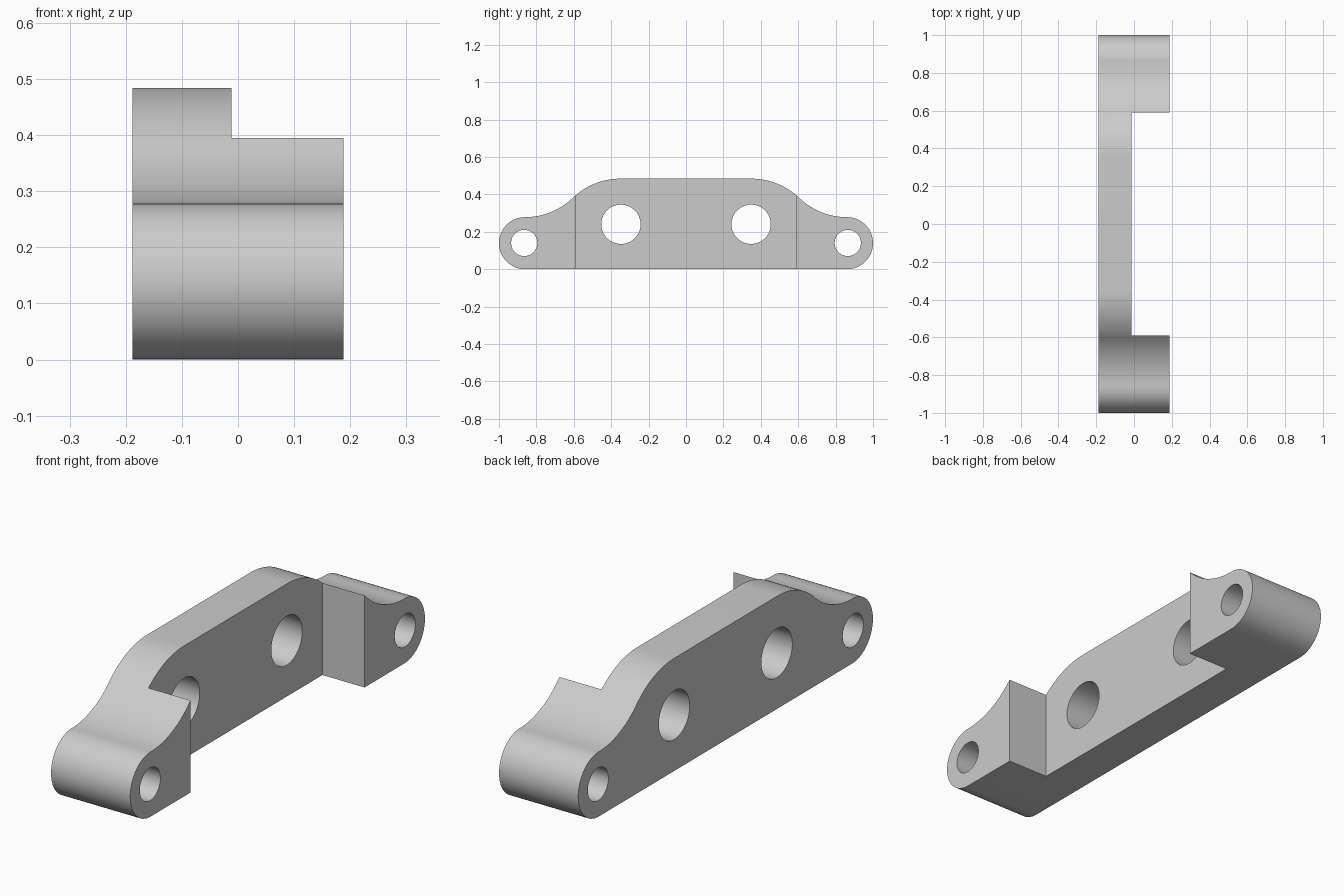
import bpy, bmesh
from math import pi, sin, cos, acos
from mathutils import Matrix

cube = bpy.data.objects.get("Cube")
if cube:
    bpy.data.objects.remove(cube, do_unlink=True)

HALF_WIDTH = 0.188
TOP, LUG_R = 0.484, 0.139
SHOULDER_Y, LUG_Y = 0.35, 1 - LUG_R
RECESS_X, RECESS_Y = -0.012, 0.59

grey = bpy.data.materials.new("plain grey")
grey.use_nodes = True
grey.diffuse_color = (0.6, 0.6, 0.6, 1)
grey.node_tree.nodes["Principled BSDF"].inputs["Base Color"].default_value = grey.diffuse_color


def make_object(name, bm):
    bmesh.ops.recalc_face_normals(bm, faces=bm.faces)
    mesh = bpy.data.meshes.new(name)
    bm.to_mesh(mesh)
    bm.free()
    mesh.materials.append(grey)
    obj = bpy.data.objects.new(name, mesh)
    bpy.context.collection.objects.link(obj)
    return obj


def arc(y, z, r, start, end, steps):
    angles = [start + (end - start) * i / steps for i in range(steps + 1)]
    return [(y + r * cos(a), z + r * sin(a)) for a in angles]


# Half outline: round lug, then an S-shaped shoulder of two equal tangent arcs
run, drop = LUG_Y - SHOULDER_Y, TOP - 2 * LUG_R
blend_r = (run ** 2 + drop ** 2) / (4 * drop)
sweep = acos(1 - drop / (2 * blend_r))
half = arc(LUG_Y, LUG_R, LUG_R, -pi / 2, pi / 2, 32)
half += arc(LUG_Y, 2 * LUG_R + blend_r, blend_r, -pi / 2, -pi / 2 - sweep, 16)[1:]
half += arc(SHOULDER_Y, TOP - blend_r, blend_r, pi / 2 - sweep, pi / 2, 16)[1:]
outline = half + [(-y, z) for y, z in reversed(half)]

# Bracket body: outline extruded across the width
bm = bmesh.new()
face = bm.faces.new([bm.verts.new((-HALF_WIDTH, y, z)) for y, z in outline])
extruded = bmesh.ops.extrude_face_region(bm, geom=[face])
bmesh.ops.translate(bm, vec=(2 * HALF_WIDTH, 0, 0),
                    verts=[v for v in extruded["geom"] if isinstance(v, bmesh.types.BMVert)])
bracket = make_object("bracket", bm)

# Recess cutter: leaves a thin web between the two thick lugs
cutters = []
bm = bmesh.new()
bmesh.ops.create_cube(bm, size=1, matrix=Matrix.Translation((RECESS_X + 0.5, 0, 0.25))
                      @ Matrix.Diagonal((1, 2 * RECESS_Y, 2, 1)))
cutters.append(make_object("recess_cutter", bm))

# Hole cutters: small lug holes and large web holes on both sides
for y, z, radius in ((0.865, 0.14, 0.07), (0.348, 0.24, 0.105)):
    for side in (-1, 1):
        bm = bmesh.new()
        bmesh.ops.create_cone(bm, cap_ends=True, segments=64, radius1=radius, radius2=radius,
                              depth=1, matrix=Matrix.Translation((0, side * y, z))
                              @ Matrix.Rotation(pi / 2, 4, "Y"))
        cutters.append(make_object("hole_cutter", bm))

for cutter in cutters:
    cutter.hide_render = True
    mod = bracket.modifiers.new(cutter.name, "BOOLEAN")
    mod.operation = "DIFFERENCE"
    mod.solver = "EXACT"
    mod.object = cutter

# Apply the cuts and remove the cutters
graph = bpy.context.evaluated_depsgraph_get()
finished = bpy.data.meshes.new_from_object(bracket.evaluated_get(graph))
bracket.modifiers.clear()
bracket.data = finished
for cutter in cutters:
    bpy.data.objects.remove(cutter, do_unlink=True)

bpy.ops.object.select_all(action="DESELECT")
bracket.select_set(True)
bpy.context.view_layer.objects.active = bracket
bpy.ops.object.shade_smooth_by_angle(angle=pi / 6)
